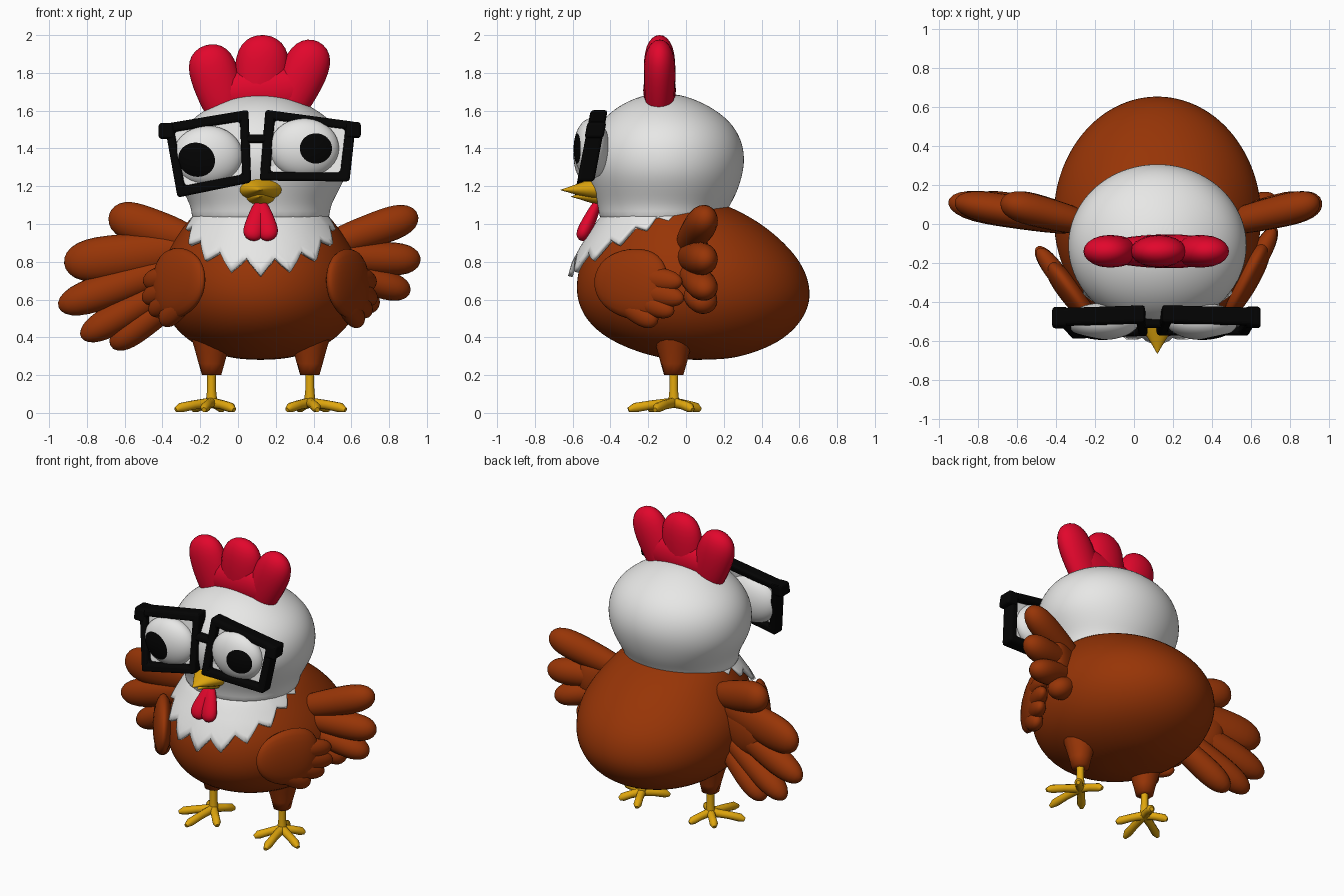
import bpy, bmesh, math
from mathutils import Vector, Matrix

if "Cube" in bpy.data.objects:
    bpy.data.objects.remove(bpy.data.objects["Cube"])


def material(name, rgb, rough=0.6):
    m = bpy.data.materials.new(name)
    m.use_nodes = True
    m.diffuse_color = (*rgb, 1)
    node = m.node_tree.nodes["Principled BSDF"]
    node.inputs["Base Color"].default_value = (*rgb, 1)
    node.inputs["Roughness"].default_value = rough
    return m


BROWN = material("brown feathers", (0.31, 0.035, 0.002))
WHITE = material("white feathers", (0.82, 0.82, 0.81))
RED = material("red", (0.76, 0.002, 0.025))
YELLOW = material("yellow", (0.74, 0.38, 0.004))
BLACK = material("black", (0.001, 0.001, 0.001))
CX = 0.12  # centre line of the bird


def finish(name, bm, mats, smooth=True, subsurf=0):
    bmesh.ops.recalc_face_normals(bm, faces=bm.faces)
    me = bpy.data.meshes.new(name)
    bm.to_mesh(me)
    bm.free()
    for m in mats:
        me.materials.append(m)
    for p in me.polygons:
        p.use_smooth = smooth
    ob = bpy.data.objects.new(name, me)
    bpy.context.collection.objects.link(ob)
    if subsurf:
        mod = ob.modifiers.new("Smooth", "SUBSURF")
        mod.levels = mod.render_levels = subsurf
    return ob


def loft(name, rings, mat, segs=32):
    """Stack of ellipses: z, front y, back y, half width."""
    bm = bmesh.new()
    rows = []
    for z, y0, y1, rx in rings:
        rows.append([bm.verts.new((CX + rx * math.sin(a), (y0 + y1) / 2 - (y1 - y0) / 2 * math.cos(a), z))
                     for a in (math.tau * i / segs for i in range(segs))])
    for r, s in zip(rows, rows[1:]):
        for i in range(segs):
            j = (i + 1) % segs
            bm.faces.new((r[i], r[j], s[j], s[i]))
    bm.faces.new(rows[0])
    bm.faces.new(rows[-1])
    return finish(name, bm, [mat], subsurf=2)


def blob(bm, a, b, w, t, n=(0, 1, 0), egg=0.15, blunt=0.8):
    """Egg shape from a to b, half width w, half thickness t along n."""
    a, b, n = Vector(a), Vector(b), Vector(n)
    axis = (b - a).normalized()
    side = axis.cross(n).normalized()
    n = side.cross(axis)
    half = (b - a).length / 2
    verts = bmesh.ops.create_uvsphere(bm, u_segments=20, v_segments=18, radius=1)["verts"]
    for v in verts:
        k = (1 + egg * v.co.z) * math.sqrt(1 + blunt * v.co.z ** 2)
        v.co = (a + b) / 2 + side * (v.co.x * w * k) + n * (v.co.y * t * k) + axis * (v.co.z * half)


def blobs(name, items, mat, **kw):
    bm = bmesh.new()
    for item in items:
        blob(bm, *item, **kw)
    return finish(name, bm, [mat])


# Body and head
BODY = [(0.28, -0.08, 0.2, 0.1), (0.31, -0.22, 0.34, 0.24), (0.37, -0.38, 0.49, 0.37),
        (0.46, -0.51, 0.6, 0.47), (0.58, -0.58, 0.665, 0.53), (0.7, -0.585, 0.655, 0.54),
        (0.8, -0.56, 0.61, 0.52), (0.9, -0.51, 0.525, 0.47), (1.0, -0.45, 0.405, 0.4),
        (1.08, -0.4, 0.265, 0.33), (1.14, -0.3, 0.1, 0.2)]
loft("body", BODY, BROWN)
loft("head", [(0.98, -0.46, 0.2, 0.375), (1.07, -0.46, 0.215, 0.36), (1.15, -0.485, 0.265, 0.4),
              (1.25, -0.52, 0.3, 0.455), (1.35, -0.535, 0.315, 0.465), (1.45, -0.51, 0.295, 0.445),
              (1.54, -0.455, 0.24, 0.385), (1.61, -0.38, 0.15, 0.29), (1.66, -0.29, 0.05, 0.19),
              (1.69, -0.19, -0.05, 0.08)], WHITE)


# Ragged collar that follows the chest
def body_at(z):
    for p, q in zip(BODY, BODY[1:]):
        if p[0] <= z <= q[0]:
            f = (z - p[0]) / (q[0] - p[0])
            return [u + (v - u) * f for u, v in zip(p, q)]
    return BODY[-1]


bm = bmesh.new()
teeth, per, rows = 22, 8, 8
grid = []
for i in range(teeth * per):
    a = math.tau * i / (teeth * per)
    turn = min(a, math.tau - a)
    low = 0.725 + 0.3 * math.sin(min(turn, math.pi / 2)) ** 2
    tooth = abs((i % per) - per / 2) / (per / 2)
    low += 0.1 * (1 - tooth) * max(0, 1 - turn / 2.2)
    front = min(1, 1.5 * max(0, math.cos(turn * 0.9)))
    col = []
    for r in range(rows):
        z = 1.07 + (low - 1.07) * r / (rows - 1)
        _, y0, y1, rx = body_at(z)
        k = 0.95 + 0.125 * front - 0.03 * (r == 0)
        col.append(bm.verts.new((CX + rx * k * math.sin(a), (y0 + y1) / 2 - (y1 - y0) / 2 * k * math.cos(a), z)))
    grid.append(col)
for i, c in enumerate(grid):
    d = grid[(i + 1) % len(grid)]
    for r in range(rows - 1):
        bm.faces.new((c[r], d[r], d[r + 1], c[r + 1]))
collar = finish("collar", bm, [WHITE])
collar.modifiers.new("Thickness", "SOLIDIFY").thickness = 0.025

# Comb and wattle
blobs("comb", [((-0.03, -0.14, 1.5), (-0.175, -0.14, 1.945), 0.125, 0.082),
               ((0.1, -0.14, 1.48), (0.14, -0.14, 2.0), 0.14, 0.082),
               ((0.2, -0.14, 1.5), (0.425, -0.14, 1.965), 0.12, 0.082),
               ((-0.17, -0.14, 1.69), (0.4, -0.14, 1.72), 0.13, 0.085)], RED, blunt=0.55)
blobs("wattle", [((CX - s * 0.005, -0.46, 1.13), (CX + s * 0.05, -0.56, 0.915), 0.05, 0.035)
                 for s in (-1, 1)], RED, egg=0.3)

# Beak: upper and lower halves
blobs("beak", [((CX, -0.3, 1.19), (CX, -0.665, 1.18), 0.11, 0.06, (0, 0, 1)),
               ((CX, -0.3, 1.15), (CX, -0.61, 1.145), 0.085, 0.05, (0, 0, 1))], YELLOW, egg=-0.85, blunt=0.2)


# Eyes, with the pupil painted round the pole of each sphere
def eye(name, centre, look, pupil):
    bm = bmesh.new()
    bmesh.ops.create_uvsphere(bm, u_segments=32, v_segments=36, radius=1)
    for f in bm.faces:
        f.material_index = int(f.calc_center_median().z > math.cos(pupil))
    turn = Vector(look).to_track_quat("Z", "Y").to_matrix().to_4x4()
    bm.transform(Matrix.Translation(centre) @ Matrix.Diagonal((0.185, 0.095, 0.16, 1)) @ turn)
    finish(name, bm, [WHITE, BLACK])


eye("right_eye", (-0.16, -0.5, 1.36), (-0.39, -0.91, -0.15), 0.58)
eye("left_eye", (0.35, -0.5, 1.4), (0.39, -0.92, 0), 0.5)


# Glasses: tilted frames with lens plates, hinges and bridge
def plane_y(z):
    return -0.46 - 0.19 * (1.6 - z)


def slab(bm, outline, depth, hole=None):
    def ring(pts, off):
        return [bm.verts.new((x, plane_y(z) + off, z)) for x, z in pts]
    f, b = ring(outline, -depth), ring(outline, depth)
    loops = [(f, b)]
    if hole:
        loops.append((ring(hole, -depth), ring(hole, depth)))
    else:
        bm.faces.new(f)
        bm.faces.new(b)
    for i in range(4):
        j = (i + 1) % 4
        for p, q in loops:
            bm.faces.new((p[i], p[j], q[j], q[i]))
        if hole:
            for k in (0, 1):
                o, n = loops[0][k], loops[1][k]
                bm.faces.new((o[i], o[j], n[j], n[i]))


def rect(x0, x1, z0, z1):
    return [(x0, z1), (x1, z1), (x1, z0), (x0, z0)]


glasses, lenses = bmesh.new(), bmesh.new()
for quad in ([(-0.39, 1.53), (0.055, 1.605), (0.07, 1.22), (-0.32, 1.14)],
             [(0.145, 1.605), (0.625, 1.54), (0.59, 1.225), (0.115, 1.23)]):
    mx, mz = sum(p[0] for p in quad) / 4, sum(p[1] for p in quad) / 4
    inner = [(mx + (x - mx) * 0.78, mz + (z - mz) * 0.73) for x, z in quad]
    slab(glasses, quad, 0.045, inner)
    slab(lenses, [(mx + (x - mx) * 0.85, mz + (z - mz) * 0.82) for x, z in quad], 0.004)
slab(glasses, rect(-0.42, -0.34, 1.45, 1.535), 0.05)
slab(glasses, rect(0.57, 0.65, 1.455, 1.54), 0.05)
slab(glasses, rect(0.04, 0.155, 1.43, 1.475), 0.045)
frame = finish("glasses_frame", glasses, [BLACK], smooth=False)
mod = frame.modifiers.new("Round", "BEVEL")
mod.width, mod.segments = 0.016, 3
finish("lenses", lenses, [WHITE], smooth=False)


# Wings: fans of feathers over a palm; each entry is root z, tip x, tip z, half width
def wing(name, root_x, lean, palm, feathers):
    items = [((root_x, -0.01, rz), (tx, 0.115, tz), w, 0.08, (lean, 1, 0)) for rz, tx, tz, w in feathers]
    px, pz, pw = palm
    items.append(((root_x, -0.01, 0.82), (px, 0.09, pz), pw, 0.065, (lean, 1, 0)))
    blobs(name, items, BROWN)


wing("right_wing", -0.2, 0.2, (-0.64, 0.72, 0.15),
     [(0.9, -0.68, 1.05, 0.1), (0.88, -0.92, 0.79, 0.115), (0.82, -0.95, 0.56, 0.09),
      (0.75, -0.83, 0.4, 0.08), (0.7, -0.67, 0.35, 0.075)])
wing("left_wing", 0.43, -0.2, (0.75, 0.8, 0.14),
     [(0.87, 0.95, 1.05, 0.088), (0.83, 0.965, 0.81, 0.085),
      (0.78, 0.91, 0.64, 0.075), (0.72, 0.74, 0.56, 0.07)])


# Small covert feathers lying on the flanks
def covert(name, centre, normal):
    n = Vector(normal).normalized()
    back = Vector((-n.y, n.x, 0))
    if back.y < 0:
        back.negate()
    c = Vector(centre)
    up = Vector((0, 0, 1))
    items = [(c - back * 0.24 + up * 0.05, c + back * 0.19, 0.185, 0.06, n)]
    for start, tip, drop in ((0.08, 0.28, 0.03), (0.03, 0.29, -0.06), (0, 0.23, -0.13), (-0.05, 0.13, -0.185)):
        items.append((c - back * 0.12 + up * start, c + back * tip + up * drop, 0.062, 0.05, n))
    blobs(name, items, BROWN, blunt=0.3)


covert("right_covert", (-0.325, -0.35, 0.665), (-0.8, -0.6, 0.05))
covert("left_covert", (0.59, -0.27, 0.66), (0.88, -0.46, 0.05))


# Legs: ragged thigh, shank and toes
def tube(curve, pts):
    s = curve.splines.new("POLY")
    s.points.add(len(pts) - 1)
    for p, (x, y, z, r) in zip(s.points, pts):
        p.co, p.radius = (x, y, z, 1), r


for side, x, s in (("right", -0.14, 1), ("left", 0.38, -1)):
    y = -0.065
    bm = bmesh.new()
    rings = []
    for z, r in ((0.44, 0.12), (0.34, 0.09), (0.26, 0.068), (0.21, 0.055)):
        rings.append([bm.verts.new((x + r * math.cos(math.tau * i / 16), y + r * math.sin(math.tau * i / 16),
                                    z + (0.035 * (i % 4 == 0) - 0.01 if z < 0.25 else 0))) for i in range(16)])
    for p, q in zip(rings, rings[1:]):
        for i in range(16):
            bm.faces.new((p[i], p[i - 1], q[i - 1], q[i]))
    bm.faces.new(rings[-1])
    finish(side + "_thigh", bm, [BROWN])

    cu = bpy.data.curves.new(side + "_foot", "CURVE")
    cu.dimensions, cu.bevel_depth, cu.bevel_resolution, cu.use_fill_caps = "3D", 0.025, 3, True
    tube(cu, [(x, y, 0.28, 0.9), (x, y, 0.12, 0.95), (x, y, 0.04, 1.3)])
    for dx, dy in ((-0.19, -0.1), (-0.04, -0.24), (0.12, -0.13), (0.06, 0.14), (-0.1, 0.1)):
        dx *= s
        tube(cu, [(x, y, 0.055, 1.1), (x + dx * 0.5, y + dy * 0.5, 0.042, 1), (x + dx * 0.85, y + dy * 0.85, 0.028, 1.05),
                  (x + dx, y + dy, 0.016, 0.5)])
    cu.materials.append(YELLOW)
    foot = bpy.data.objects.new(side + "_foot", cu)
    bpy.context.collection.objects.link(foot)
